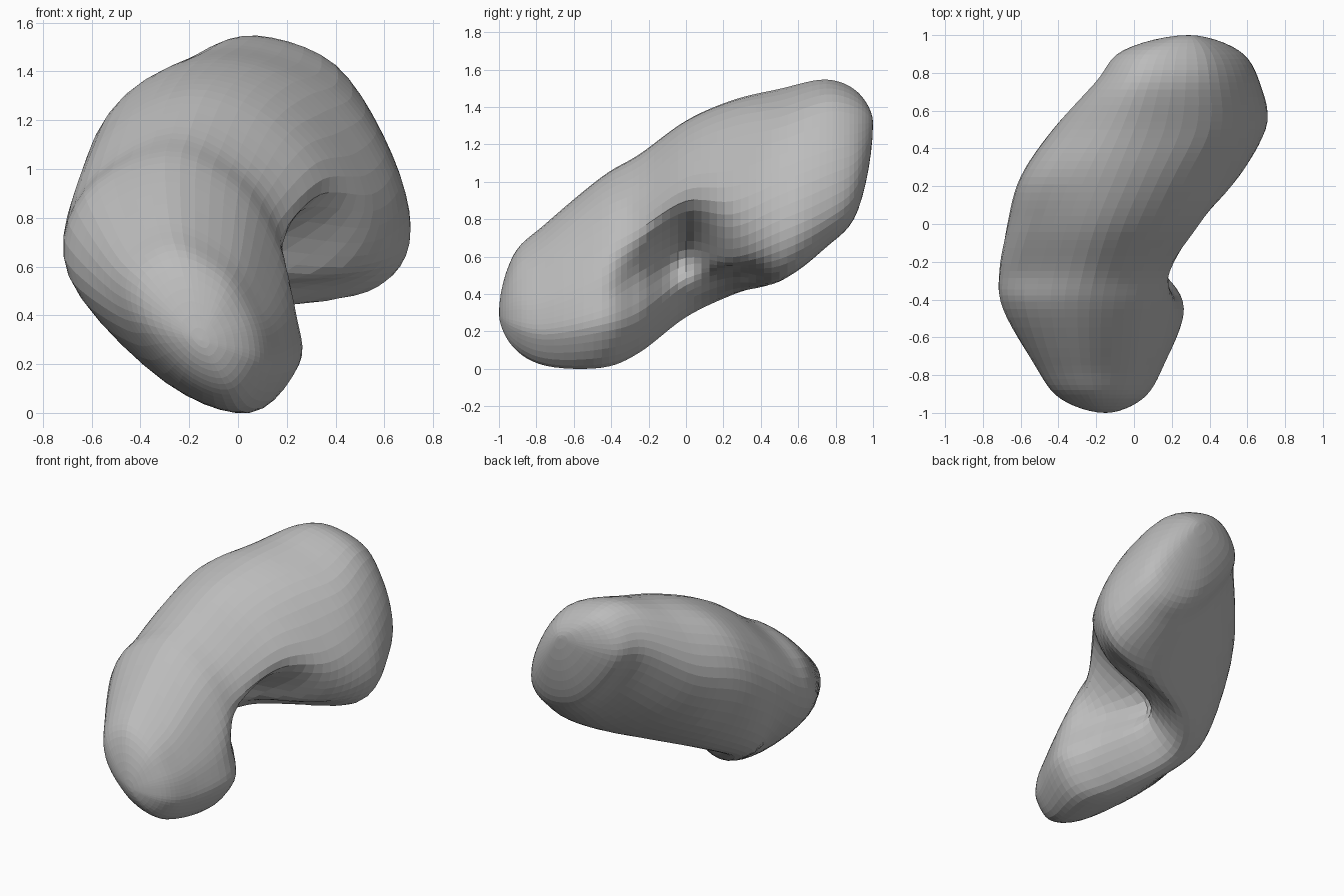
import bpy
import bmesh
from mathutils import Vector

if "Cube" in bpy.data.objects:
    bpy.data.objects.remove(bpy.data.objects["Cube"], do_unlink=True)

STEPS_AROUND = 5
STEPS_ALONG = 6


def make_material(name, colour):
    material = bpy.data.materials.new(name)
    material.use_nodes = True
    material.diffuse_color = colour
    material.node_tree.nodes["Principled BSDF"].inputs["Base Color"].default_value = colour
    return material


def spline(a, b, c, d, t):
    """Smooth curve from b to c, steered by a and d."""
    return 0.5 * (2 * b + (c - a) * t + (2 * a - 5 * b + 4 * c - d) * t ** 2
                  + (3 * b - a - 3 * c + d) * t ** 3)


def section(y, *outline):
    """Cross-section at y: crest, shoulder, upper lip, hollow, lower lip,
    keel, lower back, back, upper back."""
    return [Vector((x, y, z)) for x, z in outline]


def round_section(points):
    """Refine a coarse cross-section into a smooth closed ring."""
    n = len(points)
    return [spline(points[i - 1], points[i], points[(i + 1) % n], points[(i + 2) % n],
                   k / STEPS_AROUND)
            for i in range(n) for k in range(STEPS_AROUND)]


def cap_section(points, pole, scale, reach):
    """Shrink an end section towards the pole to dome the end."""
    ring = [pole + (p - pole) * scale for p in points]
    for p, source in zip(ring, points):
        p.y = source.y + (pole.y - source.y) * reach
    return ring


def beyond(ring, pole):
    """Mirror a ring across its pole so that the tip closes roundly."""
    return [Vector((2 * pole.x - p.x, p.y, 2 * pole.z - p.z)) for p in ring]


# Body sections from the low front lobe to the high back lobe
sections = [
    section(-.75, (-.28, .78), (-.03, .66), (.1, .46), (.15, .3), (.14, .16),
            (0, .02), (-.25, .12), (-.49, .4), (-.5, .65)),
    section(-.45, (-.3, 1.03), (0, .9), (.17, .64), (.24, .4), (.25, .2),
            (.05, .01), (-.3, .13), (-.67, .53), (-.62, .87)),
    section(-.25, (-.27, 1.15), (.04, 1), (.19, .75), (.1, .52), (.14, .26),
            (-.1, .09), (-.4, .23), (-.7, .63), (-.62, .95)),
    section(0, (-.2, 1.33), (.15, 1.2), (.34, .9), (-.12, .64), (-.13, .45),
            (-.33, .28), (-.55, .42), (-.67, .82), (-.55, 1.15)),
    section(.25, (-.1, 1.44), (.28, 1.3), (.55, .9), (.43, .6), (.1, .52),
            (-.2, .4), (-.45, .57), (-.6, .98), (-.46, 1.31)),
    section(.5, (0, 1.5), (.4, 1.35), (.64, 1), (.69, .68), (.53, .5),
            (.2, .49), (-.2, .7), (-.43, 1.06), (-.29, 1.39)),
    section(.75, (.08, 1.55), (.4, 1.43), (.61, 1.1), (.66, .8), (.51, .66),
            (.25, .7), (0, .92), (-.2, 1.24), (-.12, 1.47)),
]
rings = [round_section(s) for s in sections]
front_pole = Vector((-.15, -1, .3))
back_pole = Vector((.29, 1, 1.32))
front_cap = cap_section(rings[0], front_pole, .64, .7)
back_cap = cap_section(rings[-1], back_pole, .7, .68)
count = len(rings[0])
rails = ([beyond(front_cap, front_pole), [front_pole] * count, front_cap] + rings
         + [back_cap, [back_pole] * count, beyond(back_cap, back_pole)])

# Skin the rings into one closed bean-shaped body
bm = bmesh.new()
loops = []
for i in range(1, len(rails) - 2):
    for k in range(STEPS_ALONG):
        t = k / STEPS_ALONG
        loops.append([bm.verts.new(spline(*[rails[i + o][j] for o in (-1, 0, 1, 2)], t))
                      for j in range(count)])
loops.append([bm.verts.new(back_pole) for j in range(count)])
for lower, upper in zip(loops, loops[1:]):
    for j in range(count):
        bm.faces.new((lower[j - 1], lower[j], upper[j], upper[j - 1]))
bmesh.ops.remove_doubles(bm, verts=bm.verts, dist=0.0005)
bmesh.ops.recalc_face_normals(bm, faces=bm.faces)

# Rest the body on the ground
low = min(v.co.z for v in bm.verts)
bmesh.ops.translate(bm, verts=bm.verts, vec=(0, 0, -low))

mesh = bpy.data.meshes.new("bean_body")
bm.to_mesh(mesh)
bm.free()
mesh.materials.append(make_material("mid grey", (.5, .5, .5, 1)))
body = bpy.data.objects.new("bean_body", mesh)
bpy.context.collection.objects.link(body)
